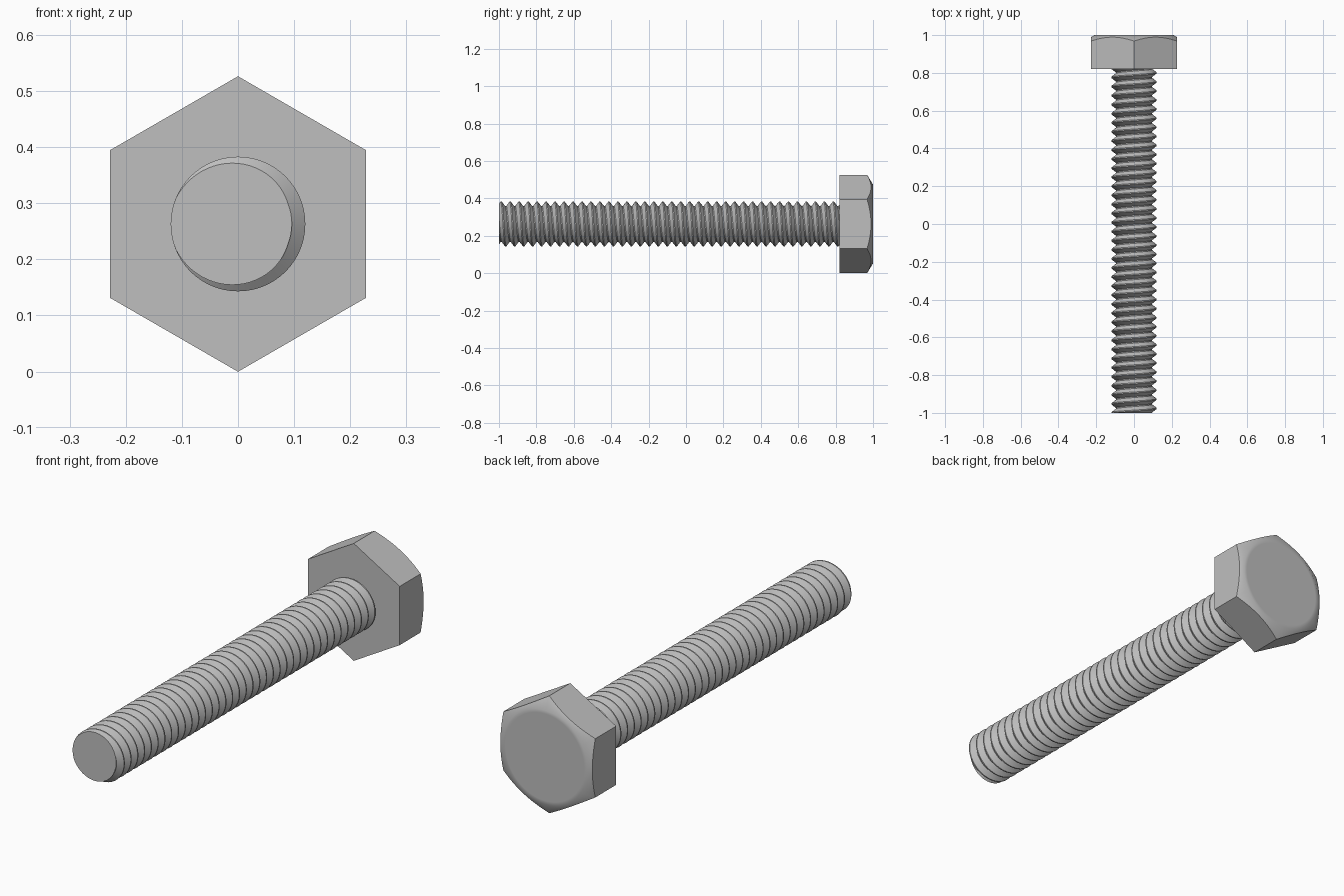
import bpy
import bmesh
from math import pi, cos, sin, radians

cube = bpy.data.objects.get("Cube")
if cube:
    bpy.data.objects.remove(cube, do_unlink=True)

CENTRE = 0.263                      # height of the bolt axis
FRONT, SEAT, BACK = -1.0, 0.82, 1.0  # shank tip, underside of head, top of head
CREST, ROOT, PITCH = 0.12, 0.096, 0.048
APOTHEM, FLAT_RADIUS, CHAMFER = 0.228, 0.21, 0.6

steel = bpy.data.materials.new("grey steel")
steel.use_nodes = True
grey = (0.52, 0.52, 0.52, 1)
steel.diffuse_color = grey
steel.node_tree.nodes["Principled BSDF"].inputs["Base Color"].default_value = grey


def point(radius, angle, y):
    return (radius * cos(angle), y, CENTRE + radius * sin(angle))


def finish(name, bm, sharp_angle):
    bmesh.ops.remove_doubles(bm, verts=bm.verts, dist=1e-5)
    bmesh.ops.holes_fill(bm, edges=[e for e in bm.edges if e.is_boundary], sides=0)
    bmesh.ops.recalc_face_normals(bm, faces=bm.faces)
    mesh = bpy.data.meshes.new(name)
    bm.to_mesh(mesh)
    bm.free()
    mesh.materials.append(steel)
    obj = bpy.data.objects.new(name, mesh)
    bpy.context.collection.objects.link(obj)
    bpy.ops.object.select_all(action='DESELECT')
    obj.select_set(True)
    bpy.context.view_layer.objects.active = obj
    bpy.ops.object.shade_smooth_by_angle(angle=radians(sharp_angle))


def skin(bm, rows):
    """Join neighbouring rows of points with quads."""
    grid = [[bm.verts.new(p) for p in row] for row in rows]
    for low, high in zip(grid, grid[1:]):
        for j in range(len(low) - 1):
            bm.faces.new((low[j], low[j + 1], high[j + 1], high[j]))


# Hexagonal head: straight sides cut by a shallow cone at the top
def hex_radius(angle):
    return APOTHEM / cos((angle + pi / 6) % (pi / 3) - pi / 6)


angles = [2 * pi * j / 96 for j in range(97)]
head = bmesh.new()
skin(head, [
    [point(hex_radius(a), a, SEAT) for a in angles],
    [point(hex_radius(a), a, BACK - CHAMFER * (hex_radius(a) - FLAT_RADIUS)) for a in angles],
    [point(FLAT_RADIUS, a, BACK) for a in angles],
    [point(FLAT_RADIUS - 0.015, a, BACK) for a in angles],
])
finish("hex_head", head, 35)


# Threaded shank: a helical V groove trimmed flat at both ends
LAND = 0.06                         # half width of crest and root, in pitches


def thread_point(phase, angle):
    turn = (angle - pi) / (2 * pi)
    y = FRONT + PITCH * (phase - turn)
    y = min(max(y, FRONT), SEAT + 0.005)
    t = (y - FRONT) / PITCH + turn
    d = abs(t - round(t))
    slope = min(max((d - LAND) / (0.5 - 2 * LAND), 0), 1)
    return point(CREST + (ROOT - CREST) * slope, angle, y)


angles = [2 * pi * j / 64 for j in range(65)]
turns = int((SEAT - FRONT) / PITCH) + 3
phases = [n + p for n in range(-2, turns) for p in (-LAND, LAND, 0.5 - LAND, 0.5 + LAND)]
shank = bmesh.new()
skin(shank, [[thread_point(p, a) for a in angles] for p in phases])
finish("threaded_shank", shank, 30)
